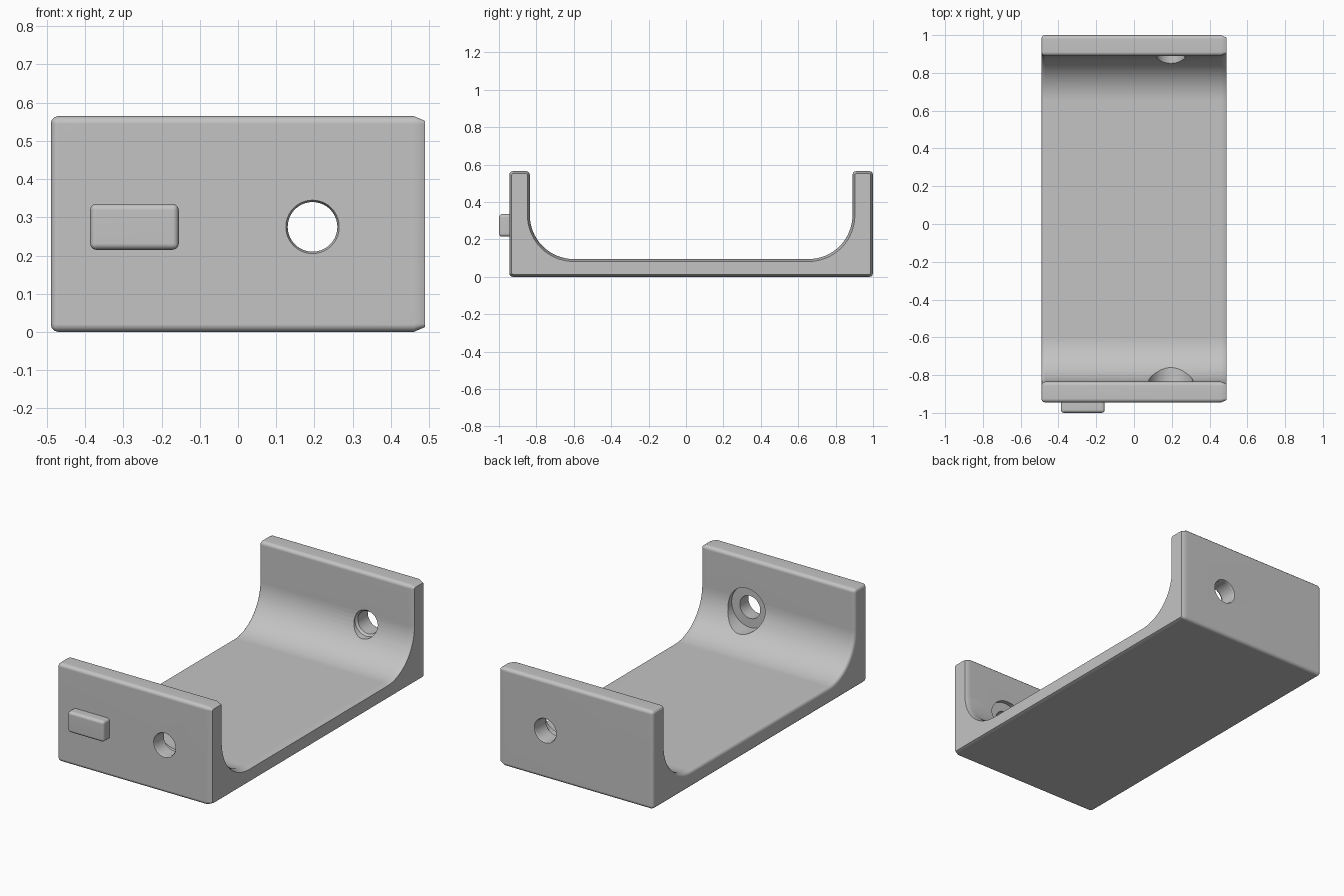
import bpy, bmesh, math
from math import sin, cos, pi

cube = bpy.data.objects.get("Cube")
if cube:
    bpy.data.objects.remove(cube, do_unlink=True)

GREY = (0.55, 0.55, 0.55, 1.0)
grey = bpy.data.materials.new("light grey")
grey.use_nodes = True
grey.diffuse_color = GREY
for node in grey.node_tree.nodes:
    if node.type == 'BSDF_PRINCIPLED':
        node.inputs["Base Color"].default_value = GREY

HALF_WIDTH, HEIGHT, FLOOR, RADIUS = 0.49, 0.565, 0.095, 0.235
FRONT, FRONT_IN, BACK_IN, BACK = -0.945, -0.835, 0.89, 1.0
HOLE_X, HOLE_Z = 0.195, 0.275


def make_object(name, bm):
    bmesh.ops.recalc_face_normals(bm, faces=bm.faces[:])
    mesh = bpy.data.meshes.new(name)
    bm.to_mesh(mesh)
    bm.free()
    mesh.materials.append(grey)
    obj = bpy.data.objects.new(name, mesh)
    bpy.context.collection.objects.link(obj)
    return obj


def select_only(obj):
    bpy.ops.object.select_all(action='DESELECT')
    obj.select_set(True)
    bpy.context.view_layer.objects.active = obj


def finish(obj):
    select_only(obj)
    bpy.ops.object.shade_smooth_by_angle(angle=math.radians(35))
    weighted = obj.modifiers.new("Weighted Normal", 'WEIGHTED_NORMAL')
    weighted.keep_sharp = True


def fillet(centre_y, start, steps=16):
    """Quarter circle from the start angle, turning anticlockwise."""
    angles = [start + pi / 2 * i / steps for i in range(steps + 1)]
    return [(centre_y + RADIUS * cos(a), FLOOR + RADIUS + RADIUS * sin(a)) for a in angles]


def make_bracket():
    profile = [(BACK, 0), (FRONT, 0), (FRONT, HEIGHT), (FRONT_IN, HEIGHT)]
    profile += fillet(FRONT_IN + RADIUS, pi)
    profile += fillet(BACK_IN - RADIUS, 1.5 * pi)
    profile += [(BACK_IN, HEIGHT), (BACK, HEIGHT)]
    bm = bmesh.new()
    base = bm.faces.new([bm.verts.new((-HALF_WIDTH, y, z)) for y, z in profile])
    side = bmesh.ops.extrude_face_region(bm, geom=[base], use_keep_orig=True)
    bmesh.ops.translate(bm, vec=(2 * HALF_WIDTH, 0, 0),
                        verts=[g for g in side["geom"] if isinstance(g, bmesh.types.BMVert)])
    bmesh.ops.recalc_face_normals(bm, faces=bm.faces[:])

    # Rounded long edges and rim on the right side
    def on_side(edge, x):
        return all(abs(v.co.x - x) < 1e-4 for v in edge.verts)
    rounded = [e for e in bm.edges if on_side(e, -HALF_WIDTH)
               or (not on_side(e, HALF_WIDTH) and e.calc_face_angle(0) > 1)]
    bmesh.ops.bevel(bm, geom=rounded, offset=0.02, segments=3, profile=0.5,
                    affect='EDGES', clamp_overlap=True)

    # Long flat chamfer around the left side
    rim = [e for e in bm.edges if on_side(e, HALF_WIDTH)]
    bmesh.ops.bevel(bm, geom=rim, offset=0.013, segments=1, profile=0.5,
                    affect='EDGES', clamp_overlap=True)
    for v in bm.verts:
        if HALF_WIDTH - 0.02 < v.co.x < HALF_WIDTH - 0.002:
            v.co.x = HALF_WIDTH - 0.03
    return make_object("bracket", bm)


def bore(target, name, rings, sides=40):
    """Cut a turned shape, given as (y, radius) rings, out of the target."""
    bm = bmesh.new()
    loops = [[bm.verts.new((HOLE_X + r * cos(2 * pi * i / sides), y,
                            HOLE_Z + r * sin(2 * pi * i / sides)))
              for i in range(sides)] for y, r in rings]
    for a, b in zip(loops, loops[1:]):
        for i in range(sides):
            j = (i + 1) % sides
            bm.faces.new((a[i], a[j], b[j], b[i]))
    bm.faces.new(loops[0])
    bm.faces.new(loops[-1])
    cutter = make_object(name, bm)
    cutter.hide_render = True
    cut = target.modifiers.new(name, 'BOOLEAN')
    cut.operation, cut.solver, cut.object = 'DIFFERENCE', 'EXACT', cutter
    select_only(target)
    bpy.ops.object.modifier_apply(modifier=cut.name)
    bpy.data.objects.remove(cutter, do_unlink=True)


bracket = make_bracket()

# Front hole with a wide seat on the inside, and plain back hole
bore(bracket, "front_hole_cutter", [(FRONT - 0.02, 0.08), (FRONT + 0.01, 0.065),
                                    (FRONT_IN - 0.025, 0.065), (FRONT_IN - 0.025, 0.117),
                                    (-0.5, 0.117)])
bore(bracket, "back_hole_cutter", [(0.5, 0.075), (BACK_IN, 0.075), (BACK_IN + 0.012, 0.065),
                                   (BACK - 0.01, 0.065), (BACK + 0.02, 0.08)])
finish(bracket)

# Raised tab on the front wall
bm = bmesh.new()
bmesh.ops.create_cube(bm, size=1)
bmesh.ops.scale(bm, vec=(0.232, 0.08, 0.12), verts=bm.verts[:])
bmesh.ops.translate(bm, vec=(-0.271, -0.96, 0.275), verts=bm.verts[:])
bmesh.ops.bevel(bm, geom=bm.edges[:], offset=0.016, segments=3, profile=0.5, affect='EDGES')
finish(make_object("front_tab", bm))
